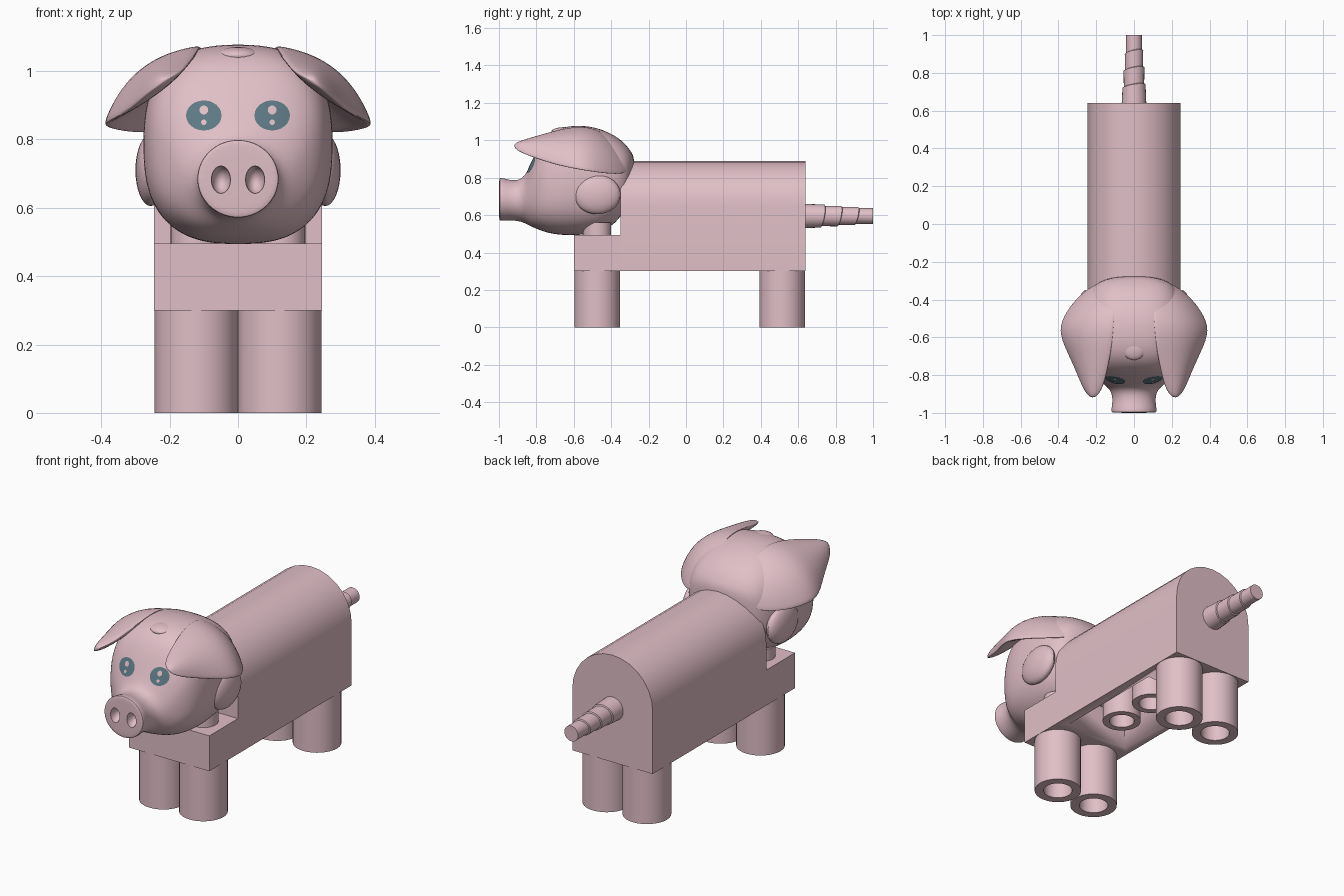
import bpy, bmesh
from math import sin, cos, pi, copysign
from mathutils import Vector
from mathutils.bvhtree import BVHTree

if "Cube" in bpy.data.objects:
    bpy.data.objects.remove(bpy.data.objects["Cube"], do_unlink=True)


def material(name, rgb):
    m = bpy.data.materials.new(name)
    m.use_nodes = True
    m.diffuse_color = (*rgb, 1)
    m.node_tree.nodes["Principled BSDF"].inputs["Base Color"].default_value = (*rgb, 1)
    return m


PINK = material("soft pink", (0.75, 0.52, 0.57))
TEAL = material("slate teal", (0.11, 0.19, 0.23))


def finish(name, bm, mat=PINK, subdivide=0, angle=0.6):
    """Turn a bmesh into a shaded object."""
    bmesh.ops.recalc_face_normals(bm, faces=bm.faces)
    mesh = bpy.data.meshes.new(name)
    bm.to_mesh(mesh)
    bm.free()
    mesh.materials.append(mat)
    ob = bpy.data.objects.new(name, mesh)
    bpy.context.collection.objects.link(ob)
    select(ob)
    if subdivide:
        ob.modifiers.new("Smooth", "SUBSURF").levels = subdivide
        bpy.ops.object.modifier_apply(modifier="Smooth")
    bpy.ops.object.shade_smooth_by_angle(angle=angle)
    return ob


def select(ob):
    bpy.ops.object.select_all(action="DESELECT")
    ob.select_set(True)
    bpy.context.view_layer.objects.active = ob


def loft(name, rings, **style):
    """Skin a list of equal rings and cap both ends."""
    bm = bmesh.new()
    loops = [[bm.verts.new(p) for p in ring] for ring in rings]
    n = len(loops[0])
    for a, b in zip(loops, loops[1:]):
        for i in range(n):
            j = (i + 1) % n
            bm.faces.new((a[i], a[j], b[j], b[i]))
    bm.faces.new(loops[0])
    bm.faces.new(loops[-1])
    return finish(name, bm, **style)


def angles(n):
    return [2 * pi * i / n for i in range(n)]


def disc(x, y, z, r, n=32):
    return [(x + r * cos(a), y + r * sin(a), z) for a in angles(n)]


def box(name, x, y0, y1, z0, z1):
    return loft(name, [[(-x, y, z0), (x, y, z0), (x, y, z1), (-x, y, z1)] for y in (y0, y1)])


def tube(name, x, y, z0, z1, outer, inner):
    """Upright cylinder, hollow from below."""
    return loft(name, [disc(x, y, z1 - 0.01, inner), disc(x, y, z0, inner),
                       disc(x, y, z0, outer), disc(x, y, z1, outer)])


def ellipsoid(name, centre, radii, subdivide=0):
    bm = bmesh.new()
    bmesh.ops.create_uvsphere(bm, u_segments=24, v_segments=16, radius=1)
    for v in bm.verts:
        v.co = Vector(centre) + Vector(p * r for p, r in zip(v.co, radii))
    return finish(name, bm)


def cut(ob, cutter):
    select(ob)
    mod = ob.modifiers.new("Cut", "BOOLEAN")
    mod.operation, mod.solver, mod.object = "DIFFERENCE", "EXACT", cutter
    bpy.ops.object.modifier_apply(modifier="Cut")
    bpy.data.objects.remove(cutter, do_unlink=True)


# Arched body, hollow underneath, with a shelf at the front
HALF, BOTTOM, SPRING = 0.245, 0.3, 0.645
arch = [(-HALF, BOTTOM), (HALF, BOTTOM)]
arch += [(HALF * cos(pi * i / 14), SPRING + HALF * sin(pi * i / 14)) for i in range(15)]
body = loft("body", [[(x, y, z) for x, z in arch] for y in (-0.35, 0.64)])
cut(body, box("recess", 0.19, -0.305, 0.345, 0.2, 0.49))
box("front_shelf", HALF, -0.6, -0.35, BOTTOM, 0.495)
for i, y in enumerate((-0.1, 0.14)):
    tube(f"under_tube_{i + 1}", 0, y, BOTTOM, 0.5, 0.1, 0.065)

# Hollow legs, and two studs under the head
for side, x in (("left", 0.122), ("right", -0.122)):
    tube(f"front_leg_{side}", x, -0.475, 0, BOTTOM, 0.122, 0.075)
    tube(f"back_leg_{side}", x, 0.515, 0, BOTTOM, 0.122, 0.075)
    loft(f"neck_stud_{side}", [disc(x, -0.475, z, 0.075) for z in (0.48, 0.56)])


# Tail: tapering, slanted steps
def tail_ring(y, r, slant):
    return [(r * cos(a), y + slant * cos(a - 0.8), 0.595 + r * sin(a)) for a in angles(24)]


tail = [tail_ring(0.62, 0.066, 0)]
for i in range(1, 4):
    y, r = 0.64 + i * 0.09, 0.067 - i * 0.006
    tail += [tail_ring(y, r, 0.014), tail_ring(y + 0.003, r - 0.007, 0.014)]
tail.append(tail_ring(1.0, 0.042, 0))
loft("tail", tail)


# Head and snout: rounded-square sections (y, half width, low z, high z)
def head_ring(y, w, low, high):
    mid, h = (low + high) / 2, (high - low) / 2
    power = 2 / 2.6 if y > -0.84 else 1
    bend = lambda v: copysign(abs(v) ** power, v)
    return [(w * bend(cos(a)), y, mid + h * bend(sin(a))) for a in angles(28)]


head_rows = [
    (-0.275, 0.08, 0.80, 0.91), (-0.30, 0.18, 0.71, 0.95), (-0.34, 0.23, 0.59, 1.00),
    (-0.42, 0.265, 0.52, 1.05), (-0.52, 0.278, 0.495, 1.08), (-0.62, 0.28, 0.49, 1.08),
    (-0.70, 0.27, 0.495, 1.06), (-0.76, 0.25, 0.51, 1.01), (-0.81, 0.21, 0.53, 0.92),
    (-0.85, 0.16, 0.55, 0.83), (-0.88, 0.122, 0.565, 0.79), (-0.93, 0.113, 0.572, 0.785),
    (-0.975, 0.12, 0.57, 0.798), (-0.995, 0.12, 0.57, 0.80), (-1.0, 0.115, 0.575, 0.795)]
head = loft("head", [head_ring(*row) for row in head_rows], subdivide=2)
for s in (-1, 1):
    cut(head, ellipsoid("nostril", (0.05 * s, -1.0, 0.682), (0.028, 0.05, 0.04)))
select(head)
bpy.ops.object.shade_smooth_by_angle(angle=0.7)
ellipsoid("forehead_tuft", (0, -0.655, 1.045), (0.065, 0.065, 0.025))

# Floppy ears: curved flaps (y, inner x, inner z, outer x, outer z, bulge)
ear_rows = [
    (-0.92, 0.20, 0.98, 0.235, 0.955, 0.015), (-0.87, 0.16, 1.00, 0.275, 0.925, 0.035),
    (-0.78, 0.135, 1.03, 0.31, 0.89, 0.05), (-0.68, 0.11, 1.06, 0.36, 0.855, 0.06),
    (-0.56, 0.095, 1.085, 0.415, 0.83, 0.065), (-0.46, 0.09, 1.06, 0.365, 0.815, 0.06),
    (-0.38, 0.07, 1.00, 0.30, 0.81, 0.05), (-0.30, 0.04, 0.92, 0.19, 0.82, 0.03)]


def ear_ring(s, y, x1, z1, x2, z2, bulge):
    a, b = Vector((x1, z1)), Vector((x2, z2))
    normal = Vector((z1 - z2, x2 - x1)).normalized()
    steps = [i / 8 for i in range(9)]
    ring = [(t, bulge) for t in steps] + [(t, -0.3 * bulge) for t in steps[-2:0:-1]]
    points = [a.lerp(b, t) + normal * h * 4 * t * (1 - t) for t, h in ring]
    return [(s * p.x, y, p.y) for p in points]


for side, s in (("left", 1), ("right", -1)):
    loft(f"ear_{side}", [ear_ring(s, *row) for row in ear_rows], subdivide=2, angle=0.9)
    ellipsoid(f"cheek_{side}", (0.255 * s, -0.475, 0.71), (0.045, 0.125, 0.105))

# Eyes: thin plates laid onto the face
face = BVHTree.FromObject(head, bpy.context.evaluated_depsgraph_get())


def face_plate(name, x, z, rx, rz, lift, mat):
    bm = bmesh.new()

    def on_face(u, w):
        p = face.ray_cast(Vector((u, -2, w)), Vector((0, 1, 0)))[0]
        return bm.verts.new((u, p.y - lift, w))

    centre = on_face(x, z)
    rings = [[on_face(x + k * rx * cos(a), z + k * rz * sin(a)) for a in angles(24)]
             for k in (0.25, 0.5, 0.75, 1)]
    for i in range(24):
        j = (i + 1) % 24
        bm.faces.new((centre, rings[0][j], rings[0][i]))
        for a, b in zip(rings, rings[1:]):
            bm.faces.new((a[i], a[j], b[j], b[i]))
    plate = finish(name, bm, mat)
    if plate.data.polygons[0].normal.y > 0:
        plate.data.flip_normals()


for side, s in (("left", 1), ("right", -1)):
    face_plate(f"eye_{side}", 0.1 * s, 0.87, 0.052, 0.044, 0.004, TEAL)
    face_plate(f"eye_glint_{side}", 0.1 * s, 0.886, 0.013, 0.013, 0.008, PINK)
    face_plate(f"eye_small_glint_{side}", 0.1 * s, 0.85, 0.008, 0.008, 0.008, PINK)
